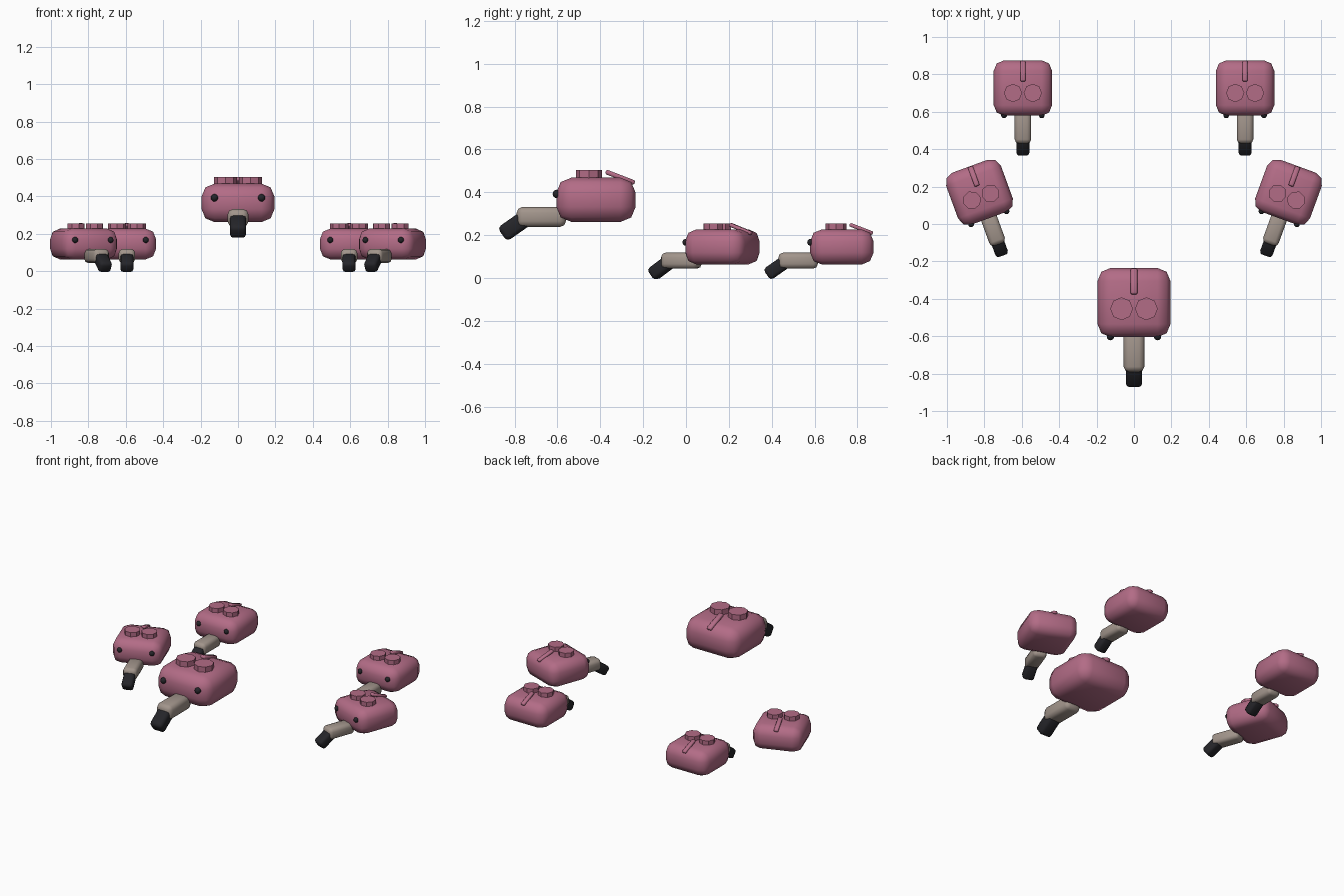
import bpy, bmesh, math
from mathutils import Matrix, Vector

if "Cube" in bpy.data.objects:
    bpy.data.objects.remove(bpy.data.objects["Cube"])

def mat(name, col):
    m = bpy.data.materials.new(name)
    m.diffuse_color = (*col, 1)
    m.use_nodes = True
    m.node_tree.nodes["Principled BSDF"].inputs["Base Color"].default_value = m.diffuse_color
    return m

PINK = mat("pink", (0.45, 0.15, 0.24))
TAN = mat("tan", (0.36, 0.30, 0.26))
DARK = mat("dark", (0.018, 0.018, 0.022))

def finish(name, bm, m, world, loc, tilt=0.0, angle=40):
    bm.transform(world @ Matrix.Translation(loc) @ Matrix.Rotation(tilt, 4, 'X'))
    bmesh.ops.recalc_face_normals(bm, faces=bm.faces)
    me = bpy.data.meshes.new(name)
    bm.to_mesh(me)
    bm.free()
    me.materials.append(m)
    ob = bpy.data.objects.new(name, me)
    bpy.context.collection.objects.link(ob)
    bpy.context.view_layer.objects.active = ob
    ob.select_set(True)
    bpy.ops.object.shade_smooth_by_angle(angle=math.radians(angle))
    ob.select_set(False)

def rounded_box(name, size, radius, segs, m, world, loc, tilt=0.0):
    bm = bmesh.new()
    bmesh.ops.create_cube(bm, size=1, matrix=Matrix.Diagonal((*size, 1)))
    bmesh.ops.bevel(bm, geom=bm.edges[:], offset=radius, segments=segs,
                    profile=0.5, affect='EDGES')
    finish(name, bm, m, world, loc, tilt, 50)

def creature(tag, x, y, z, turn, s):
    # local origin is the centre of the body
    w = (Matrix.Translation((x, y, z)) @ Matrix.Rotation(math.radians(turn), 4, 'Z')
         @ Matrix.Scale(s, 4))
    rounded_box(tag + "_body", (0.39, 0.37, 0.206), 0.07, 2, PINK, w, (0, 0, 0))
    # snout and its dark drooping tip
    rounded_box(tag + "_snout", (0.11, 0.23, 0.093), 0.027, 2, TAN, w, (0, -0.255, -0.08))
    rounded_box(tag + "_snout_tip", (0.088, 0.135, 0.078), 0.02, 2, DARK, w,
                (0, -0.382, -0.124), math.radians(35))
    # back ridge
    rounded_box(tag + "_back_ridge", (0.035, 0.145, 0.022), 0.006, 1, PINK, w,
                (0, 0.113, 0.105), math.radians(-21))
    for side, sx in (("left", -1), ("right", 1)):
        # low-sided knob on top
        bm = bmesh.new()
        bmesh.ops.create_cone(bm, cap_ends=True, segments=8, radius1=0.061,
                              radius2=0.061, depth=0.06)
        finish(f"{tag}_{side}_knob", bm, PINK, w, (sx * 0.066, -0.033, 0.108), 0, 30)
        # eye
        bm = bmesh.new()
        bmesh.ops.create_uvsphere(bm, u_segments=10, v_segments=8, radius=0.02)
        finish(f"{tag}_{side}_eye", bm, DARK, w, (sx * 0.126, -0.182, 0.027), 0, 60)

# leader in front, then two mirrored pairs
creature("leader", 0, -0.42, 0.365, 0, 1.0)
for name, sx in (("left", -1), ("right", 1)):
    creature(name + "_middle", sx * 0.826, 0.17, 0.145, -sx * 20, 0.8)
    creature(name + "_rear", sx * 0.594, 0.727, 0.145, 0, 0.8)
